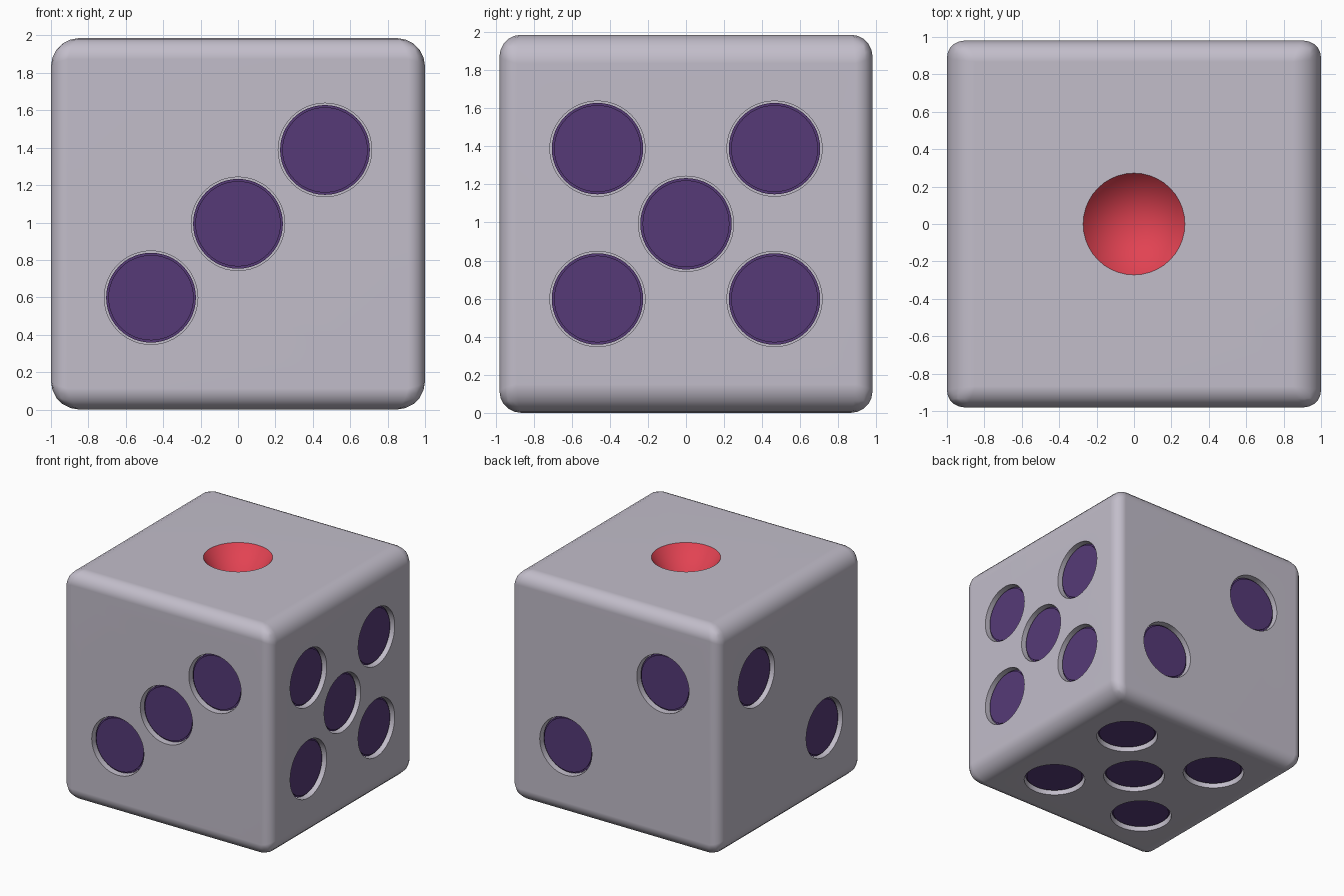
import bpy, bmesh, math
from mathutils import Vector, Matrix

if "Cube" in bpy.data.objects:
    bpy.data.objects.remove(bpy.data.objects["Cube"])

HX, HY, HZ = 1.0, 0.98, 0.993
MID = Vector((0, 0, HZ))


def material(name, rgb):
    m = bpy.data.materials.new(name)
    m.diffuse_color = (*rgb, 1)
    m.use_nodes = True
    m.node_tree.nodes["Principled BSDF"].inputs["Base Color"].default_value = m.diffuse_color
    return m


grey = material("pale grey", (0.54, 0.51, 0.59))
purple = material("dark purple", (0.092, 0.042, 0.185))
red = material("red", (0.76, 0.055, 0.085))


def make_object(name, bm, mats):
    me = bpy.data.meshes.new(name)
    bm.to_mesh(me)
    bm.free()
    ob = bpy.data.objects.new(name, me)
    bpy.context.collection.objects.link(ob)
    for m in mats:
        me.materials.append(m)
    return ob


def activate(ob):
    bpy.ops.object.select_all(action='DESELECT')
    ob.select_set(True)
    bpy.context.view_layer.objects.active = ob


def add_disc(bm, spot, normal, r, low, high, bevel=0):
    # round plug whose ends lie at heights low..high along the face normal
    rot = normal.to_track_quat('Z', 'Y').to_matrix().to_4x4()
    mat = Matrix.Translation(spot + normal * (low + high) / 2) @ rot
    res = bmesh.ops.create_cone(bm, cap_ends=True, segments=48, radius1=r,
                                radius2=r, depth=high - low, matrix=mat)
    if bevel:
        top = max((v.co - spot).dot(normal) for v in res['verts'])
        vs = {v for v in res['verts'] if (v.co - spot).dot(normal) > top - 1e-4}
        rim = [e for e in bm.edges if e.verts[0] in vs and e.verts[1] in vs]
        bmesh.ops.bevel(bm, geom=rim, offset=bevel, segments=2, affect='EDGES')


# pip layouts: face normal and pip centres relative to the block's middle
P, Q = 0.465, 0.395
faces = {
    "front": (Vector((0, -1, 0)), [(-P, -HY, -Q), (0, -HY, 0), (P, -HY, Q)]),
    "back": (Vector((0, 1, 0)), [(-P, HY, Q), (P, HY, -Q)]),
    "left": (Vector((-1, 0, 0)), [(-HX, P, Q), (-HX, -P, -Q)]),
    "right": (Vector((1, 0, 0)), [(HX, 0, 0)] + [(HX, a, b) for a in (-P, P) for b in (-Q, Q)]),
    "bottom": (Vector((0, 0, -1)), [(0, 0, -HZ)] + [(a, b, -HZ) for a in (-P, P) for b in (-P, P)]),
}

# block with a different rounding for each edge direction
bm = bmesh.new()
bmesh.ops.create_cube(bm, size=2, matrix=Matrix.Translation(MID) @ Matrix.Diagonal((HX, HY, HZ, 1)))
body = make_object("die_body", bm, [grey, red])
weights = body.data.attributes.new("bevel_weight_edge", 'FLOAT', 'EDGE')
for e in body.data.edges:
    a, b = (body.data.vertices[i].co for i in e.vertices)
    d = b - a
    axis = max(range(3), key=lambda i: abs(d[i]))
    weights.data[e.index].value = (0.75, 1.0, 0.6)[axis]
bev = body.modifiers.new("rounding", 'BEVEL')
bev.limit_method = 'WEIGHT'
bev.width = 0.15
bev.segments = 5

# cutter: round recesses and the conical hollow on top
bm = bmesh.new()
for normal, spots in faces.values():
    for s in spots:
        add_disc(bm, MID + Vector(s), normal, 0.25, -0.08, 0.1)
DEPTH, R = 0.32, 0.272
bmesh.ops.create_cone(bm, cap_ends=True, segments=40, radius1=0,
                      radius2=R * (DEPTH + 0.1) / DEPTH, depth=DEPTH + 0.1,
                      matrix=Matrix.Translation((0, 0, 2 * HZ + 0.1 - (DEPTH + 0.1) / 2)))
bmesh.ops.remove_doubles(bm, verts=bm.verts, dist=1e-5)
bmesh.ops.recalc_face_normals(bm, faces=bm.faces)
cutter = make_object("pip_cutter", bm, [grey])
cut = body.modifiers.new("recesses", 'BOOLEAN')
cut.operation = 'DIFFERENCE'
cut.solver = 'EXACT'
cut.object = cutter
activate(body)
bpy.ops.object.modifier_apply(modifier="rounding")
bpy.ops.object.modifier_apply(modifier="recesses")
bpy.data.objects.remove(cutter, do_unlink=True)

# the sloping faces of the top hollow are red
for f in body.data.polygons:
    c = f.center
    hollow = math.hypot(c.x, c.y) < R and c.z > 1.5 and f.normal.z < 0.95
    f.material_index = 1 if hollow else 0
bpy.ops.object.shade_smooth_by_angle(angle=math.radians(35))
wn = body.modifiers.new("face weighting", 'WEIGHTED_NORMAL')
wn.keep_sharp = True

# purple discs sunk in the recesses
for name, (normal, spots) in faces.items():
    bm = bmesh.new()
    for s in spots:
        add_disc(bm, MID + Vector(s), normal, 0.24, -0.082, -0.03, 0.012)
    ob = make_object(name + "_pips", bm, [purple])
    activate(ob)
    bpy.ops.object.shade_smooth_by_angle(angle=math.radians(35))
